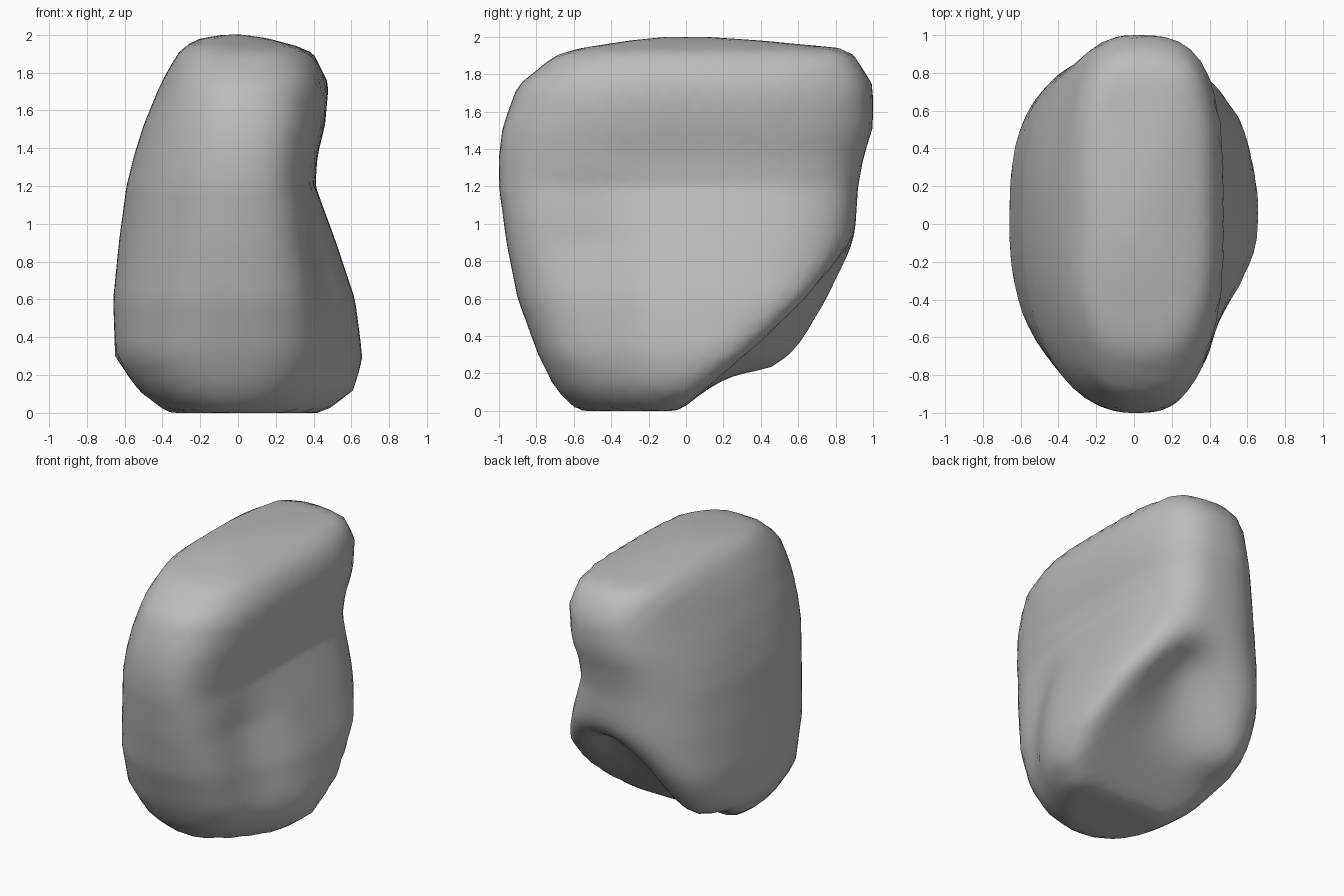
import bpy
import bmesh
import math
from mathutils import Vector

cube = bpy.data.objects.get("Cube")
if cube:
    bpy.data.objects.remove(cube, do_unlink=True)

# Horizontal sections: height, then reach to -x, +x, front, back, and squareness
# of the front-left, front-right, back-left and back-right corners
SECTIONS = [
    (0.0, 0.38, 0.48, 0.58, 0.6, 2.3, 2, 2.6, 2.6),
    (0.12, 0.53, 0.62, 0.7, 0.7, 2.4, 2.2, 2.7, 2.7),
    (0.3, 0.65, 0.66, 0.79, 0.78, 2.4, 2.4, 2.8, 3),
    (0.6, 0.66, 0.62, 0.9, 0.86, 2.3, 2.4, 2.8, 3.2),
    (0.9, 0.63, 0.52, 0.96, 0.9, 2.2, 2.6, 2.7, 3.2),
    (1.2, 0.59, 0.41, 1.0, 0.92, 2.2, 3, 2.6, 3.2),
    (1.36, 0.55, 0.42, 1.0, 0.95, 2.2, 3, 2.5, 3.2),
    (1.52, 0.5, 0.46, 0.98, 1.0, 2.2, 2.8, 2.3, 3.2),
    (1.74, 0.41, 0.48, 0.9, 1.0, 2.3, 2.7, 2.3, 3.2),
    (1.9, 0.32, 0.4, 0.7, 0.9, 2.6, 3, 3, 4),
    (1.94, 0.28, 0.31, 0.56, 0.82, 3, 3, 3.5, 4),
    (1.98, 0.2, 0.16, 0.3, 0.4, 3, 3, 3, 4),
    (2.0, 0.08, 0.03, 0.1, 0.1, 3, 3, 3, 3),
]
CENTRE = Vector((0, 0, 1))


def section_at(z):
    z = min(max(z, 0), 2)
    for low, high in zip(SECTIONS, SECTIONS[1:]):
        if z <= high[0]:
            t = (z - low[0]) / (high[0] - low[0])
            return [a + (b - a) * t for a, b in zip(low[1:], high[1:])]


def smooth_max(a, b, blend):
    h = max(blend - abs(a - b), 0) / blend
    return max(a, b) + h * h * blend / 4


def bump(p, x, y, radius):
    return math.exp(-((p.x - x) ** 2 + (p.y - y) ** 2) / radius ** 2)


def underside(p):
    """Slanted underside with a hollow and a hanging lobe at -x."""
    hollow = 0.15 * bump(p, 0.1, 0.64, 0.26)
    lobe = 0.2 * bump(p, -0.42, 0.54, 0.26)
    return 0.84 * p.y + 0.03 + hollow - lobe


def flank_dip(p):
    """Narrowing of the lower +x flank towards the front."""
    fade = min(max((1.3 - p.z) / 0.4, 0), 1)
    return 1 - 0.18 * fade * math.exp(-((p.y + 0.53) / 0.28) ** 2)


def rock_field(p):
    """Negative inside the rock, positive outside."""
    left, right, front, back, *corners = section_at(p.z)
    u = abs(p.x) / (right * flank_dip(p) if p.x > 0 else left)
    v = abs(p.y) / (back if p.y > 0 else front)
    power = corners[2 * (p.y > 0) + (p.x > 0)]
    body = 0.7 * ((u ** power + v ** power) ** (1 / power) - 1)
    value = smooth_max(body, 0.7 * (underside(p) - p.z), 0.12)
    return max(smooth_max(value, -p.z, 0.03), p.z - 2)


def surface_point(direction):
    near, far = 0.0, 2.0
    for _ in range(24):
        middle = (near + far) / 2
        if rock_field(CENTRE + direction * middle) < 0:
            near = middle
        else:
            far = middle
    return CENTRE + direction * near


# Boulder: an icosphere cast outwards onto the rock surface
mesh = bpy.data.meshes.new("boulder")
bm = bmesh.new()
bmesh.ops.create_icosphere(bm, subdivisions=5, radius=1)
for vert in bm.verts:
    vert.co = surface_point(vert.co.normalized())
bm.to_mesh(mesh)
bm.free()
boulder = bpy.data.objects.new("boulder", mesh)
bpy.context.collection.objects.link(boulder)

# Plain stone grey
stone = bpy.data.materials.new("stone_grey")
stone.use_nodes = True
grey = (0.5, 0.5, 0.5, 1)
stone.diffuse_color = grey
stone.node_tree.nodes["Principled BSDF"].inputs["Base Color"].default_value = grey
mesh.materials.append(stone)

# Soft shading with the hard ridges kept
bpy.ops.object.select_all(action="DESELECT")
boulder.select_set(True)
bpy.context.view_layer.objects.active = boulder
bpy.ops.object.shade_smooth_by_angle(angle=math.radians(40))
